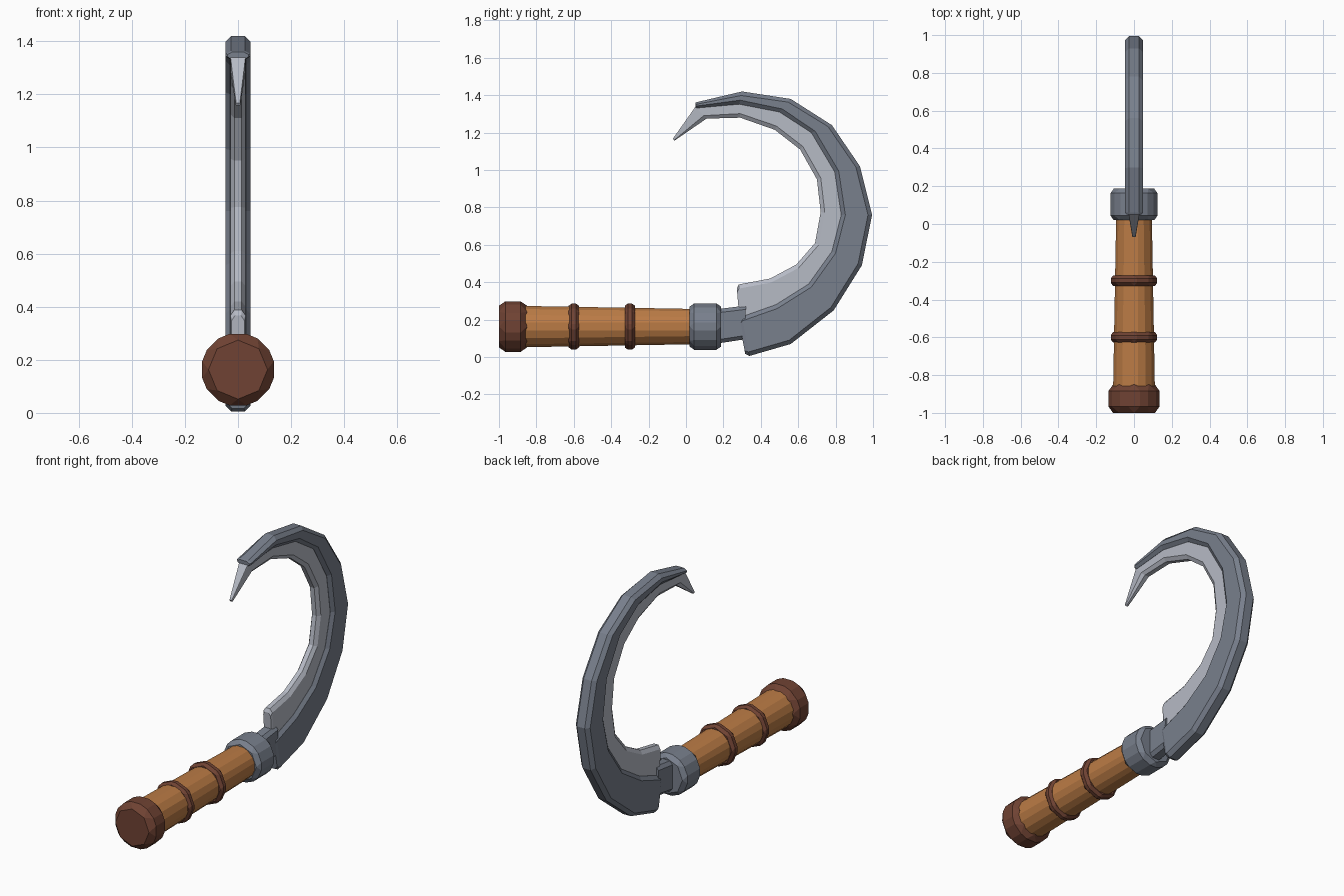
import bpy, bmesh, math
from mathutils import Vector

if "Cube" in bpy.data.objects:
    bpy.data.objects.remove(bpy.data.objects["Cube"], do_unlink=True)

AXIS_Z = 0.163  # height of the handle's centre line


def material(name, color):
    m = bpy.data.materials.new(name)
    m.use_nodes = True
    m.diffuse_color = (*color, 1)
    m.node_tree.nodes["Principled BSDF"].inputs["Base Color"].default_value = (*color, 1)
    return m


steel = material("dark steel", (0.19, 0.215, 0.265))
edge_steel = material("bright steel", (0.47, 0.495, 0.56))
wood = material("orange wood", (0.50, 0.20, 0.06))
leather = material("dark brown", (0.16, 0.055, 0.033))


def finish(name, bm, mat):
    bmesh.ops.recalc_face_normals(bm, faces=bm.faces)
    mesh = bpy.data.meshes.new(name)
    bm.to_mesh(mesh)
    bm.free()
    mesh.materials.append(mat)
    obj = bpy.data.objects.new(name, mesh)
    bpy.context.collection.objects.link(obj)
    return obj


def loft(name, rings, mat):
    """Skin a row of equal-sized point rings and cap both ends."""
    bm = bmesh.new()
    rows = [[bm.verts.new(p) for p in ring] for ring in rings]
    n = len(rows[0])
    for a, b in zip(rows, rows[1:]):
        for i in range(n):
            j = (i + 1) % n
            bm.faces.new((a[i], a[j], b[j], b[i]))
    bm.faces.new(rows[0])
    bm.faces.new(rows[-1])
    return finish(name, bm, mat)


def rod(name, y0, y1, r0, r1, bevel, mat):
    """Eight-sided rod along y with every edge chamfered."""
    rings = []
    for y, r in ((y0, r0), (y1, r1)):
        r += 0.383 * bevel  # the chamfer trims the corners back to r
        rings.append([(r * math.sin(k * math.pi / 4), y, AXIS_Z + r * math.cos(k * math.pi / 4))
                      for k in range(8)])
    obj = loft(name, rings, mat)
    mod = obj.modifiers.new("chamfer", "BEVEL")
    mod.width = bevel
    mod.segments = 1
    mod.limit_method = 'ANGLE'
    mod.angle_limit = math.radians(30)
    return obj


def section(outer, inner, half, c_out, c_in, flat_out, flat_in):
    """Mirrored eight-point cross-section between two (y, z) points."""
    o, i = Vector(outer), Vector(inner)
    d = (o - i).normalized()
    side = [(flat_out, o), (half, o - d * c_out), (half, i + d * c_in), (flat_in, i)]
    return [(x, p.x, p.y) for x, p in side] + [(-x, p.x, p.y) for x, p in reversed(side)]


def chamfer_end(rings, first, depth):
    """Add a shrunken ring so that an end of the loft is chamfered."""
    end, nxt = (rings[0], rings[1]) if first else (rings[-1], rings[-2])
    mid = sum((Vector(p) for p in end), Vector()) / len(end)
    toward = sum((Vector(p) for p in nxt), Vector()) / len(nxt) - mid
    toward.normalize()
    small = [tuple(mid + (Vector(p) - mid) * 0.84) for p in end]
    moved = [tuple(Vector(p) + toward * depth) for p in end]
    return [small, moved] + rings[1:] if first else rings[:-1] + [moved, small]


# Handle, pommel, grip rings and collar
rod("handle", -0.90, 0.06, 0.111, 0.094, 0.024, wood)
rod("pommel", -1.0, -0.85, 0.135, 0.135, 0.034, leather)
for label, y in (("rear", -0.60), ("front", -0.30)):
    rod(label + "_grip_ring", y - 0.027, y + 0.027, 0.123, 0.123, 0.016, leather)
rod("collar", 0.02, 0.187, 0.124, 0.124, 0.024, steel)

# Curves of the blade in the y-z plane: back, seam and cutting edge
back = [(0.32, 0.0), (0.56, 0.07), (0.79, 0.25), (0.94, 0.49), (0.995, 0.76),
        (0.93, 1.02), (0.78, 1.24), (0.56, 1.38), (0.30, 1.42), (0.05, 1.362)]
seam = [(0.28, 0.21), (0.48, 0.28), (0.655, 0.39), (0.78, 0.565), (0.83, 0.76),
        (0.795, 0.99), (0.67, 1.20), (0.50, 1.31), (0.285, 1.352), (0.05, 1.33)]
edge = [(0.27, 0.385), (0.45, 0.42), (0.59, 0.495), (0.69, 0.61), (0.72, 0.775),
        (0.70, 0.95), (0.61, 1.11), (0.475, 1.215), (0.29, 1.28), (0.11, 1.275)]

# Thick spine of the blade
rings = []
for o, i in zip(back, seam):
    c = min(0.022, 0.35 * (Vector(o) - Vector(i)).length)
    rings.append(section(o, i, 0.047, c, c, 0.026, 0.03))
rings = chamfer_end(rings, True, 0.02)
rings = chamfer_end(rings, False, 0.01)
loft("blade_spine", rings, steel)

# Thin cutting edge, set into the spine and ending in a hooked point
rings = []
for o, i, e in zip(back, seam, edge):
    root = Vector(i).lerp(Vector(o), 0.25)
    c = min(0.022, 0.3 * (Vector(i) - Vector(e)).length)
    rings.append(section(root, e, 0.029, 0.005, c, 0.028, 0.014))
rings = chamfer_end(rings, True, 0.012)
rings.append(section((-0.07, 1.168), (-0.062, 1.157), 0.009, 0.003, 0.003, 0.007, 0.004))
loft("cutting_edge", rings, edge_steel)

# Tang joining the collar to the blade
loft("tang", [section((y, low), (y + 0.005, high), 0.042, 0.02, 0.02, 0.024, 0.024)
              for y, low, high in ((0.15, 0.07, 0.255), (0.315, 0.095, 0.275))], steel)
